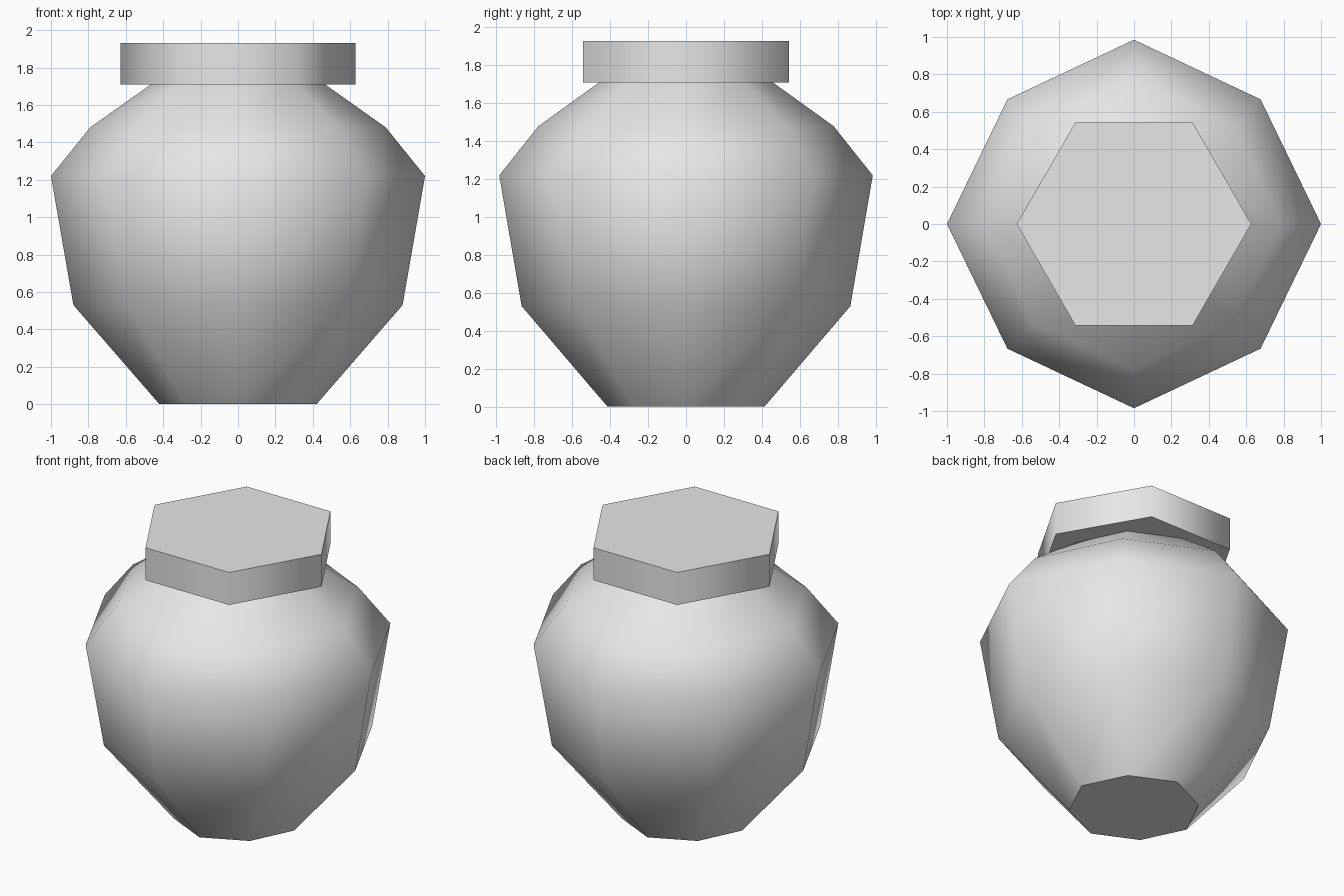
import bpy
import bmesh
from math import cos, sin, tau, radians

cube = bpy.data.objects.get("Cube")
if cube:
    bpy.data.objects.remove(cube, do_unlink=True)

# One plain grey for the whole pot
grey = bpy.data.materials.new("plain grey")
grey.use_nodes = True
GREY = (0.8, 0.8, 0.8, 1)
grey.diffuse_color = GREY
grey.node_tree.nodes["Principled BSDF"].inputs["Base Color"].default_value = GREY


def lathe(name, profile, sides, diagonal=1.0, depth=1.0):
    """Stack faceted rings; odd corners are pulled in by `diagonal`."""
    bm = bmesh.new()
    rings = []
    for radius, z in profile:
        ring = []
        for i in range(sides):
            r = radius * (diagonal if i % 2 else 1)
            a = tau * i / sides
            ring.append(bm.verts.new((r * cos(a), r * sin(a) * depth, z)))
        rings.append(ring)
    for low, high in zip(rings, rings[1:]):
        for i in range(sides):
            j = (i + 1) % sides
            bm.faces.new((low[i], low[j], high[j], high[i])).smooth = True
    # Flat caps with crisp rims
    for cap in (bm.faces.new(rings[0][::-1]), bm.faces.new(rings[-1])):
        for edge in cap.edges:
            edge.smooth = False
    mesh = bpy.data.meshes.new(name)
    bm.to_mesh(mesh)
    bm.free()
    mesh.materials.append(grey)
    obj = bpy.data.objects.new(name, mesh)
    bpy.context.collection.objects.link(obj)
    return obj


# Round-bellied eight-sided body, its neck tucked into the lid
lathe("pot_body",
      [(0.42, 0), (0.88, 0.53), (1.0, 1.22), (0.79, 1.48), (0.43, 1.735)],
      sides=8, diagonal=0.957, depth=0.985)

# Overhanging six-sided lid
lathe("pot_lid", [(0.627, 1.71), (0.627, 1.93)], sides=6)
